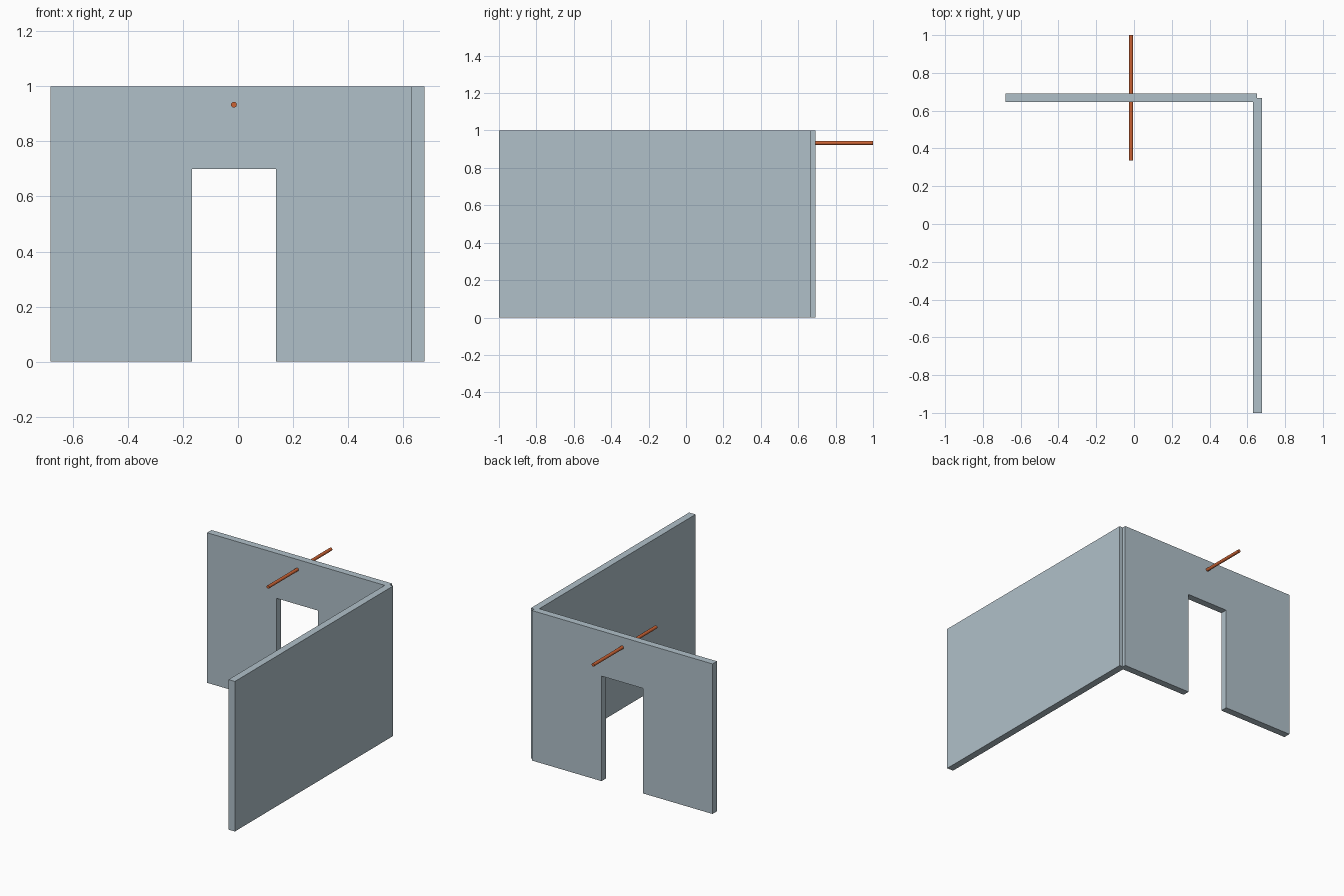
import bpy
import bmesh
import math
from mathutils import Matrix, Vector

cube = bpy.data.objects.get("Cube")
if cube:
    bpy.data.objects.remove(cube, do_unlink=True)


def material(name, rgb):
    mat = bpy.data.materials.new(name)
    mat.use_nodes = True
    mat.diffuse_color = (*rgb, 1)
    mat.node_tree.nodes["Principled BSDF"].inputs["Base Color"].default_value = (*rgb, 1)
    return mat


def add_object(name, bm, mat):
    bmesh.ops.recalc_face_normals(bm, faces=bm.faces)
    mesh = bpy.data.meshes.new(name)
    bm.to_mesh(mesh)
    bm.free()
    mesh.materials.append(mat)
    obj = bpy.data.objects.new(name, mesh)
    bpy.context.collection.objects.link(obj)
    return obj


def extruded(name, profile, depth, mat):
    """Extrude a closed outline along the depth vector."""
    bm = bmesh.new()
    face = bm.faces.new([bm.verts.new(p) for p in profile])
    result = bmesh.ops.extrude_face_region(bm, geom=[face], use_keep_orig=True)
    verts = [v for v in result["geom"] if isinstance(v, bmesh.types.BMVert)]
    bmesh.ops.translate(bm, verts=verts, vec=Vector(depth))
    return add_object(name, bm, mat)


wall_grey = material("blue_grey_wall", (0.434, 0.527, 0.584))
rod_orange = material("burnt_orange", (0.60, 0.125, 0.035))

THICK = 0.047
HEIGHT = 1.0

# Back wall with a doorway cut into its outline
left, right, door_l, door_r, door_top = -0.68, 0.652, -0.167, 0.138, 0.70
outline = [(left, 0), (door_l, 0), (door_l, door_top), (door_r, door_top),
           (door_r, 0), (right, 0), (right, HEIGHT), (left, HEIGHT)]
extruded("doorway_wall", [(x, 0.645, z) for x, z in outline], (0, THICK, 0), wall_grey)

# Plain side wall meeting the back wall at the corner
outline = [(-1, 0), (0.668, 0), (0.668, HEIGHT), (-1, HEIGHT)]
extruded("side_wall", [(0.63, y, z) for y, z in outline], (THICK, 0, 0), wall_grey)

# Thin rod passing through the wall above the doorway
rod_start, rod_end = 0.337, 1.0
bm = bmesh.new()
bmesh.ops.create_cone(
    bm, cap_ends=True, segments=16, radius1=0.0105, radius2=0.0105,
    depth=rod_end - rod_start,
    matrix=Matrix.Translation((-0.015, (rod_start + rod_end) / 2, 0.933))
    @ Matrix.Rotation(math.pi / 2, 4, "X"))
rod = add_object("wall_rod", bm, rod_orange)
bpy.ops.object.select_all(action="DESELECT")
rod.select_set(True)
bpy.context.view_layer.objects.active = rod
bpy.ops.object.shade_smooth_by_angle(angle=math.radians(40))
